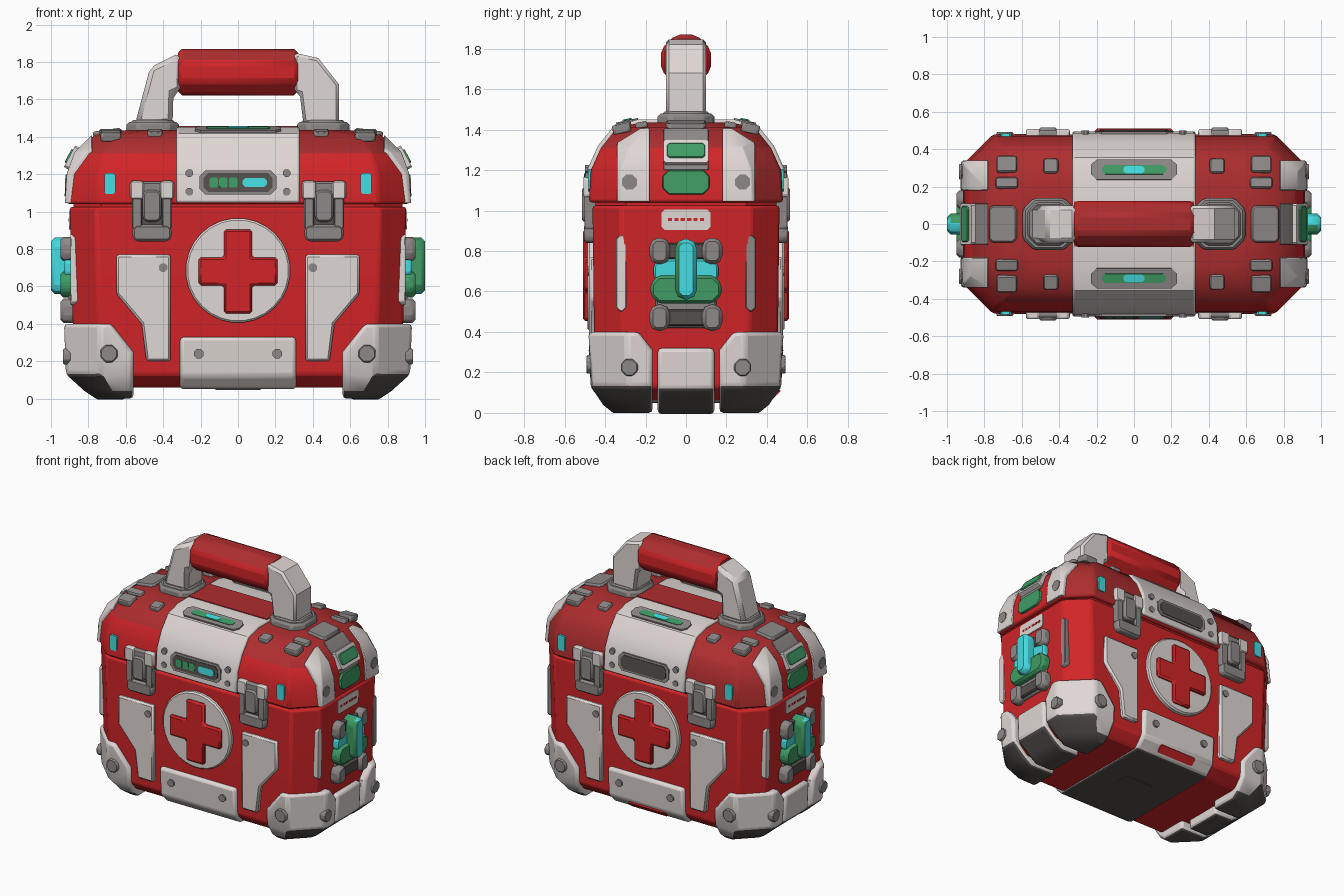
import bpy, bmesh, math
from mathutils import Matrix, Vector

if "Cube" in bpy.data.objects:
    bpy.data.objects.remove(bpy.data.objects["Cube"], do_unlink=True)


def material(name, rgb):
    m = bpy.data.materials.new(name)
    m.use_nodes = True
    m.diffuse_color = (*rgb, 1)
    m.node_tree.nodes["Principled BSDF"].inputs["Base Color"].default_value = (*rgb, 1)
    return m


RED = material("red", (0.64, 0.018, 0.021))
DEEP_RED = material("deep red", (0.42, 0.026, 0.028))
WHITE = material("warm white", (0.74, 0.68, 0.66))
GREY = material("mid grey", (0.27, 0.25, 0.245))
DARK = material("dark grey", (0.09, 0.08, 0.075))
GREEN = material("green", (0.05, 0.33, 0.13))
CYAN = material("cyan", (0.06, 0.72, 0.76))


def finish(name, bm, mat, bevel=0.0, segments=1):
    bmesh.ops.recalc_face_normals(bm, faces=bm.faces)
    me = bpy.data.meshes.new(name)
    bm.to_mesh(me)
    bm.free()
    me.materials.append(mat)
    for p in me.polygons:
        p.use_smooth = True
    me.set_sharp_from_angle(angle=math.radians(35))
    ob = bpy.data.objects.new(name, me)
    bpy.context.collection.objects.link(ob)
    if bevel:
        mod = ob.modifiers.new("bevel", "BEVEL")
        mod.width, mod.segments = bevel, segments
        mod.limit_method, mod.angle_limit = "ANGLE", math.radians(40)
    return ob


def paint(ob, mat, rule):
    """Second colour on the faces whose normal passes the rule."""
    ob.data.materials.append(mat)
    for p in ob.data.polygons:
        if rule(p.normal):
            p.material_index = 1


def underside(n):
    return n.z < -.6


def cut_rect(w, h, c=0.0):
    """Rectangle outline with cut corners."""
    x, y = w / 2, h / 2
    if not c:
        return [(-x, -y), (x, -y), (x, y), (-x, y)]
    return [(-x, c - y), (c - x, -y), (x - c, -y), (x, c - y),
            (x, y - c), (x - c, y), (c - x, y), (-x, y - c)]


def ngon(n, r):
    return [(r * math.cos(2 * math.pi * (i + .5) / n), r * math.sin(2 * math.pi * (i + .5) / n))
            for i in range(n)]


def plate(name, pts, mat, u, d, z, thick, yaw=0, tilt=0, bevel=0.0, sink=0.03):
    """Outline raised off a face: u along it, d outwards, z up."""
    bm = bmesh.new()
    inner = [bm.verts.new((x, sink, y)) for x, y in pts]
    outer = [bm.verts.new((x, -thick, y)) for x, y in pts]
    bm.faces.new(inner)
    bm.faces.new(outer)
    for i in range(len(pts)):
        j = (i + 1) % len(pts)
        bm.faces.new((inner[i], inner[j], outer[j], outer[i]))
    bm.transform(Matrix.Rotation(math.radians(yaw), 4, "Z") @ Matrix.Translation((u, -d, z))
                 @ Matrix.Rotation(math.radians(-tilt), 4, "X"))
    return finish(name, bm, mat, bevel)


def shell(name, rings, mat, planes=(), bevel=0.0):
    """Loft of cut-corner rings (z, half x, half y, corner), trimmed by planes."""
    bm = bmesh.new()
    loops = [[bm.verts.new((x, y, z)) for x, y in cut_rect(2 * hx, 2 * hy, c)] for z, hx, hy, c in rings]
    bm.faces.new(loops[0])
    bm.faces.new(loops[-1])
    for a, b in zip(loops, loops[1:]):
        for i in range(8):
            bm.faces.new((a[i], a[i - 1], b[i - 1], b[i]))
    for co, no in planes:
        bmesh.ops.bisect_plane(bm, geom=bm.verts[:] + bm.edges[:] + bm.faces[:],
                               plane_co=Vector(co), plane_no=Vector(no), clear_outer=True)
        bmesh.ops.holes_fill(bm, edges=[e for e in bm.edges if e.is_boundary])
    return finish(name, bm, mat, bevel, 2)


def slab(axis, lo, hi):
    v = [Vector(), Vector()]
    n = Vector()
    v[0][axis], v[1][axis], n[axis] = lo, hi, 1
    return [(v[0], -n), (v[1], n)]


def grow(rings, o):
    return [(z + (o if i == len(rings) - 1 else o / 2), x + o, y + o, c) for i, (z, x, y, c) in enumerate(rings)]


# Main case and lid
BODY = [(.06, .80, .38, .13), (.13, .87, .445, .14), (.45, .885, .455, .14), (1.025, .9, .462, .14)]
LID = [(1.04, .915, .48, .16), (1.2, .905, .47, .16), (1.31, .865, .42, .15),
       (1.41, .765, .34, .13), (1.435, .6, .22, .1)]
BASE = [(0, .76, .36, .13), (.04, .82, .41, .15), (.13, .92, .47, .18), (.4, .93, .482, .19)]
shell("case_body", BODY, RED, bevel=.015)
shell("lid_seam", [(1.0, .88, .447, .15), (1.06, .88, .447, .15)], RED)
paint(shell("lid", LID, RED, bevel=.015), DEEP_RED, lambda n: n.z > .55 or n.y > .5)
shell("lid_band", grow(LID, .016), WHITE, slab(0, -.33, .33), .012)
plate("band_top_strip", cut_rect(.64, .24), DEEP_RED, 0, 0, 1.451, .006, tilt=90)
CENTRE = [(.05, .9, .4, .1), (.12, .9, .47, .1), (.33, .9, .482, .1)]
paint(shell("base_guard", CENTRE, WHITE, slab(0, -.31, .31), .02), DARK, lambda n: n.z < -.9)
plate("base_hatch", cut_rect(.24, .14, .02), DARK, 0, 0, .051, .004, tilt=-90)

# Corner guards, end guards and lid end strips
for sx in (-1, 1):
    for sy in (-1, 1):
        guard = shell("corner_guard", BASE, WHITE,
                      [((.56 * sx, 0, 0), (-sx, 0, 0)), ((0, .165 * sy, 0), (0, -sy, 0)),
                       ((.56 * sx, 0, .25), (-.15 * sx, 0, .12)), ((0, .165 * sy, .31), (0, -.09 * sy, .07))], .02)
        paint(guard, DARK, underside)
        shell("lid_end_strip", grow(LID, .01), WHITE,
              slab(1, min(.18 * sy, .34 * sy), max(.18 * sy, .34 * sy)) + [((.78 * sx, 0, 0), (-sx, 0, 0))], .005)
    end = [((.6 * sx, 0, 0), (-sx, 0, 0))]
    guard = shell("end_guard", grow(BASE[:-1], -.012) + [(.32, .915, .47, .19)], WHITE, slab(1, -.14, .14) + end, .02)
    paint(guard, DARK, underside)
    shell("lid_end_pad", grow(LID, .008), GREY, slab(1, -.11, .11) + slab(2, 1.2, 1.5)
          + [((.78 * sx, 0, 0), (-sx, 0, 0))], .004)

# Front and back faces
CROSS = [(.075, .075), (.075, .225), (-.075, .225), (-.075, .075), (-.21, .075), (-.21, -.075),
         (-.075, -.075), (-.075, -.225), (.075, -.225), (.075, -.075), (.21, -.075), (.21, .075)]
CHEEK = [(.36, .77), (.65, .77), (.65, .56), (.515, .4), (.49, .2), (.36, .2)]
for yaw in (0, 180):
    def face(name, pts, mat, u, d, z, t, **k):
        return plate(name, pts, mat, u, d, z, t, yaw=yaw, **k)

    face("emblem_disc", ngon(28, .28), WHITE, 0, .46, .685, .028, bevel=.01)
    face("emblem_cross", CROSS, RED, 0, .48, .68, .03, bevel=.012)
    face("display_frame", cut_rect(.41, .13, .03), GREY, 0, .49, 1.155, .008, tilt=4)
    face("display_screen", cut_rect(.37, .1, .025), DARK, 0, .498, 1.155, .004, tilt=4)
    if yaw == 0:
        for i in range(3):
            face("display_green", cut_rect(.045, .055, .008), GREEN, -.13 + .052 * i, .502, 1.155, .004, tilt=4)
        face("display_cyan", cut_rect(.13, .05, .015), CYAN, .09, .502, 1.155, .004, tilt=4)
    else:
        face("rear_base_slot", cut_rect(.3, .06, .01), RED, 0, .442, .092, .008, tilt=-45)
    face("roof_display_frame", cut_rect(.46, .11, .03), GREY, 0, .29, 1.44, .006, tilt=78)
    face("roof_display_green", cut_rect(.34, .05, .015), GREEN, 0, .29, 1.446, .004, tilt=78)
    face("roof_display_cyan", cut_rect(.11, .04, .01), CYAN, 0, .29, 1.45, .004, tilt=78)
    for s in (-1, 1):
        face("cheek_plate", [(x * s, z) for x, z in CHEEK], WHITE, 0, .455, 0, .025, bevel=.012)
        face("cheek_bolt", ngon(8, .025), GREY, .4 * s, .478, .7, .01)
        face("base_bolt", ngon(8, .027), GREY, .21 * s, .478, .24, .012)
        face("corner_bolt", ngon(8, .05), GREY, .69 * s, .476, .24, .016, bevel=.006)
        for dz in (-.05, .05):
            face("band_bolt", ngon(8, .022), GREY, .26 * s, .49, 1.155 + dz, .01)
        face("marker_light", cut_rect(.06, .11, .01), CYAN, .685 * s, .472, 1.15, .012)
        # Latch
        face("latch_base", cut_rect(.2, .26, .02), DARK, .46 * s, .46, .99, .025, bevel=.01)
        face("latch_cap", cut_rect(.23, .1, .015), GREY, .46 * s, .475, 1.11, .024, bevel=.01)
        face("latch_tongue", cut_rect(.1, .17, .02), GREY, .46 * s, .48, 1.03, .035, bevel=.01)
        for o in (-.08, .08):
            face("latch_tab", cut_rect(.075, .1, .01), WHITE, .46 * s + o, .475, 1.115, .032, bevel=.01)
            face("latch_arm", cut_rect(.055, .17, .01), GREY, .46 * s + o, .475, .99, .026, bevel=.01)
        face("latch_lip", cut_rect(.21, .09, .02), GREY, .46 * s, .46, .885, .045, bevel=.012)
        # Roof studs
        for name, u, d, z, w, h in (("roof_stud", .445, .31, 1.42, .08, .08),
                                    ("roof_pad", .68, .32, 1.412, .11, .09),
                                    ("roof_pad", .68, .22, 1.422, .12, .06)):
            face(name, cut_rect(w, h, .01), GREY, u * s, d, z, .016, tilt=78, bevel=.006)

# End faces
for yaw in (90, -90):
    def end(name, pts, mat, u, d, z, t, **k):
        return plate(name, pts, mat, u, d, z, t, yaw=yaw, **k)

    end("end_lamp_frame", cut_rect(.22, .13, .01), WHITE, 0, .89, 1.29, .012, tilt=28)
    end("end_lamp_upper", cut_rect(.19, .08, .012), GREEN, 0, .898, 1.294, .012, tilt=28, bevel=.004)
    end("end_lamp_lower", cut_rect(.23, .12, .03), GREEN, 0, .91, 1.14, .014, tilt=3, bevel=.004)
    end("roof_end_pad", cut_rect(.2, .15, .02), GREY, 0, .7, 1.42, .018, tilt=82, bevel=.008)
    end("label", cut_rect(.24, .1, .015), WHITE, 0, .895, .955, .008)
    for i in range(6):
        end("label_mark", cut_rect(.02, .014), RED, -.08 + .032 * i, .903, .955, .003)
    # Canister clamp
    end("clamp_plate", cut_rect(.3, .42, .04), GREY, 0, .885, .63, .02, bevel=.01)
    end("clamp_glow", cut_rect(.32, .12, .03), CYAN, 0, .885, .7, .045, bevel=.01)
    end("clamp_cradle", cut_rect(.35, .14, .04), GREEN, 0, .885, .61, .065, bevel=.015)
    canister = end("canister", cut_rect(.11, .3, .03), CYAN, 0, .9, .71, .1, bevel=.02)
    paint(canister, GREEN, lambda n: n.y * yaw < -45)
    for z in (.8, .47):
        end("clamp_bar", cut_rect(.26, .08, .01), DARK, 0, .885, z, .04, bevel=.01)
        for s in (-1, 1):
            end("clamp_knob", cut_rect(.1, .13, .025), GREY, .13 * s, .885, z, .065, bevel=.02)
    for s in (-1, 1):
        end("end_rail", cut_rect(.05, .38, .02), GREY if s * yaw > 0 and yaw > 0 else WHITE,
            .32 * s, .875, .69, .02, bevel=.006)
        end("end_bolt", ngon(8, .04), GREY, .28 * s, .908, 1.14, .016)
        end("guard_bolt", ngon(8, .045), GREY, .28 * s, .922, .225, .014, bevel=.005)

# Carry handle
LEG_LEFT = [(.35, 1.47), (.54, 1.47), (.54, 1.68), (.43, 1.82), (.3, 1.85), (.3, 1.64), (.33, 1.63)]
LEG_RIGHT = [(-.35, 1.47), (-.55, 1.47), (-.47, 1.77), (-.31, 1.85), (-.3, 1.65), (-.345, 1.63)]
for s, leg in ((1, LEG_LEFT), (-1, LEG_RIGHT)):
    plate("handle_leg", leg, WHITE, 0, 0, 0, .1, sink=.1, bevel=.035)
    plate("handle_foot", cut_rect(.28, .28, .06), GREY, .455 * s, 0, 1.43, .05, tilt=90, bevel=.015)
    plate("handle_collar", cut_rect(.23, .23, .05), GREY, .455 * s, 0, 1.46, .03, tilt=90, bevel=.01)
grip = plate("handle_grip", ngon(8, .134), RED, 0, .32, 1.745, 0, yaw=90, sink=.64, bevel=.02)
paint(grip, DEEP_RED, lambda n: n.z > .6)
